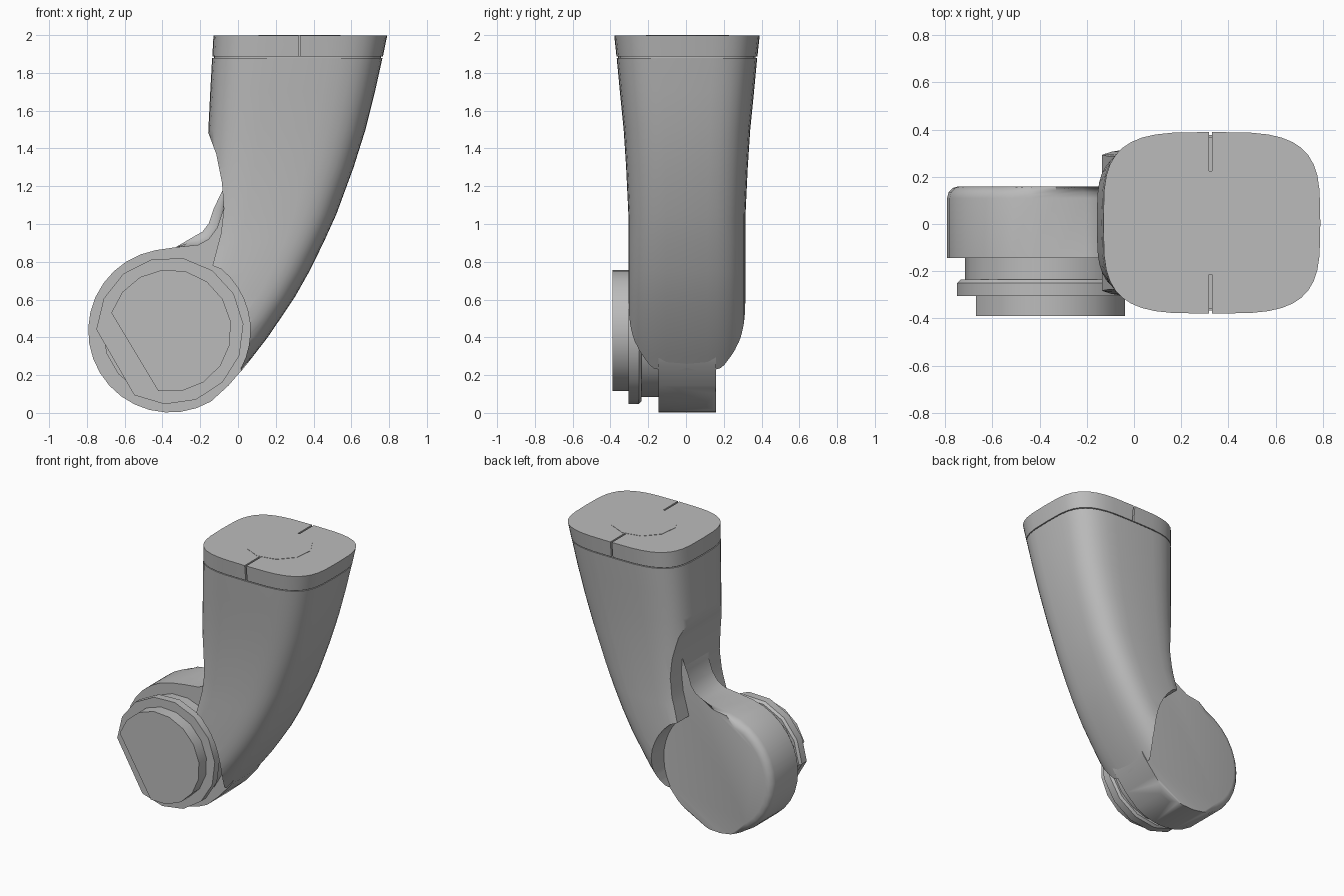
import bpy, bmesh, math

cube = bpy.data.objects.get("Cube")
if cube:
    bpy.data.objects.remove(cube, do_unlink=True)

grey = bpy.data.materials.new("neutral grey")
grey.use_nodes = True
colour = (0.5, 0.5, 0.5, 1)
grey.diffuse_color = colour
grey.node_tree.nodes["Principled BSDF"].inputs["Base Color"].default_value = colour

HUB_X, HUB_Z = -0.36, 0.435


def finish(name, bm, angle=35):
    bmesh.ops.recalc_face_normals(bm, faces=bm.faces)
    mesh = bpy.data.meshes.new(name)
    bm.to_mesh(mesh)
    bm.free()
    mesh.materials.append(grey)
    ob = bpy.data.objects.new(name, mesh)
    bpy.context.collection.objects.link(ob)
    smooth(ob, angle)
    return ob


def smooth(ob, angle=35):
    bpy.ops.object.select_all(action="DESELECT")
    ob.select_set(True)
    bpy.context.view_layer.objects.active = ob
    bpy.ops.object.shade_smooth_by_angle(angle=math.radians(angle))


def loft(bm, rings):
    """Skin equal-length rings and close both ends."""
    rows = [[bm.verts.new(p) for p in ring] for ring in rings]
    n = len(rows[0])
    for a, b in zip(rows, rows[1:]):
        for i in range(n):
            j = (i + 1) % n
            bm.faces.new((a[i], a[j], b[j], b[i]))
    bm.faces.new(rows[0])
    bm.faces.new(rows[-1])
    return rows


def prism(name, outline, y0, y1):
    """Extrude an x-z outline along y."""
    bm = bmesh.new()
    loft(bm, [[(x, y, z) for x, z in outline] for y in (y0, y1)])
    return finish(name, bm)


def arc(radius, start, end, steps, cx=HUB_X, cz=HUB_Z):
    angles = [math.radians(start + (end - start) * i / steps) for i in range(steps + 1)]
    return [(cx + radius * math.cos(a), cz + radius * math.sin(a)) for a in angles]


def cut(ob, cutter):
    mod = ob.modifiers.new("cut", "BOOLEAN")
    mod.operation = "DIFFERENCE"
    mod.solver = "EXACT"
    mod.object = cutter
    bpy.context.view_layer.objects.active = ob
    bpy.ops.object.select_all(action="DESELECT")
    ob.select_set(True)
    bpy.ops.object.modifier_apply(modifier=mod.name)
    bpy.data.objects.remove(cutter, do_unlink=True)


def section(z, left, right, half_y, y_mid=0.005, n=3.6, count=40):
    """Rounded rectangular cross-section at height z."""
    mid, half_x = (left + right) / 2, (right - left) / 2
    ring = []
    for i in range(count):
        a = 2 * math.pi * i / count
        c, s = math.cos(a), math.sin(a)
        ring.append((mid + half_x * math.copysign(abs(c) ** (2 / n), c),
                     y_mid + half_y * math.copysign(abs(s) ** (2 / n), s), z))
    return ring


# Curved arm shell
bm = bmesh.new()
loft(bm, [section(*s) for s in (
    (0.2, -0.6, 0.0, 0.30), (0.3, -0.55, 0.08, 0.308), (0.4, -0.45, 0.157, 0.31),
    (0.5, -0.38, 0.225, 0.31), (0.62, -0.31, 0.305, 0.31), (0.75, -0.25, 0.378, 0.31),
    (0.9, -0.2, 0.452, 0.31), (1.05, -0.18, 0.52, 0.31), (1.3, -0.165, 0.612, 0.322),
    (1.5, -0.157, 0.675, 0.335), (1.7, -0.147, 0.725, 0.355), (1.88, -0.137, 0.765, 0.372))])
arm = finish("arm_shell", bm)

# Recess in the shell that clears the hub
recess = [(-0.16, 1.49), (-0.115, 1.37), (-0.085, 1.22), (-0.075, 1.08), (-0.09, 0.95),
          (-0.135, 0.78)] + arc(0.425, 50, -28, 9) + [(0.06, 0.1), (-1, 0.1), (-1, 1.49)]
cut(arm, prism("recess_cutter", recess, -1, 1))
smooth(arm)

# End cap, split by two slits
bm = bmesh.new()
loft(bm, [section(1.886, -0.136, 0.767, 0.373), section(1.998, -0.13, 0.79, 0.385)])
cap = finish("end_cap", bm)
slit = [(0.319, 1.8), (0.331, 1.8), (0.331, 2.1), (0.319, 2.1)]
for y0, y1 in ((-0.6, -0.215), (0.225, 0.6)):
    cut(cap, prism("slit_cutter", slit, y0, y1))
smooth(cap)

# Recessed core that shows in the seam under the cap
bm = bmesh.new()
loft(bm, [section(z, -0.128, 0.757, 0.364) for z in (1.87, 1.89)])
finish("seam_core", bm)

# Flush round plate on the cap
bm = bmesh.new()
loft(bm, [[(x, y, z) for x, y in arc(0.222, 12, 336, 9, 0.325, 0.008)] for z in (1.99, 2.0)])
finish("end_plate", bm)

# Hub with a web that runs up into the shell
outline = arc(0.433, 300, 100, 18) + [
    (-0.33, 0.877), (-0.21, 0.89), (-0.155, 0.92), (-0.11, 0.98), (-0.08, 1.07),
    (-0.07, 1.2), (0.0, 1.35), (0.15, 1.2), (0.14, 0.42), (0.045, 0.255), (-0.05, 0.145)]
bm = bmesh.new()
rows = loft(bm, [[(x, y, z) for x, z in outline] for y in (-0.145, 0.16)])
back = set(rows[1])
rim = [e for e in bm.edges if set(e.verts) <= back
       and e.verts[0].co.x < -0.06 and e.verts[1].co.x < -0.06
       and max(v.co.z for v in e.verts) > 0.06]
bmesh.ops.bevel(bm, geom=rim, offset=0.05, offset_type="OFFSET", segments=3,
                profile=0.5, affect="EDGES")
finish("hub", bm, 40)

# Round neck, flange and flat-sided front boss
prism("hub_neck", arc(0.357, 0, 340, 17), -0.27, -0.13)
flange = [(0.375, -0.235), (0.39, -0.25), (0.39, -0.305)]
bm = bmesh.new()
loft(bm, [[(x, y, z) for x, z in arc(r, 241, 539, 12)] for r, y in flange])
finish("hub_flange", bm, 30)
prism("hub_boss", arc(0.325, 259, 523, 12), -0.39, -0.29)
